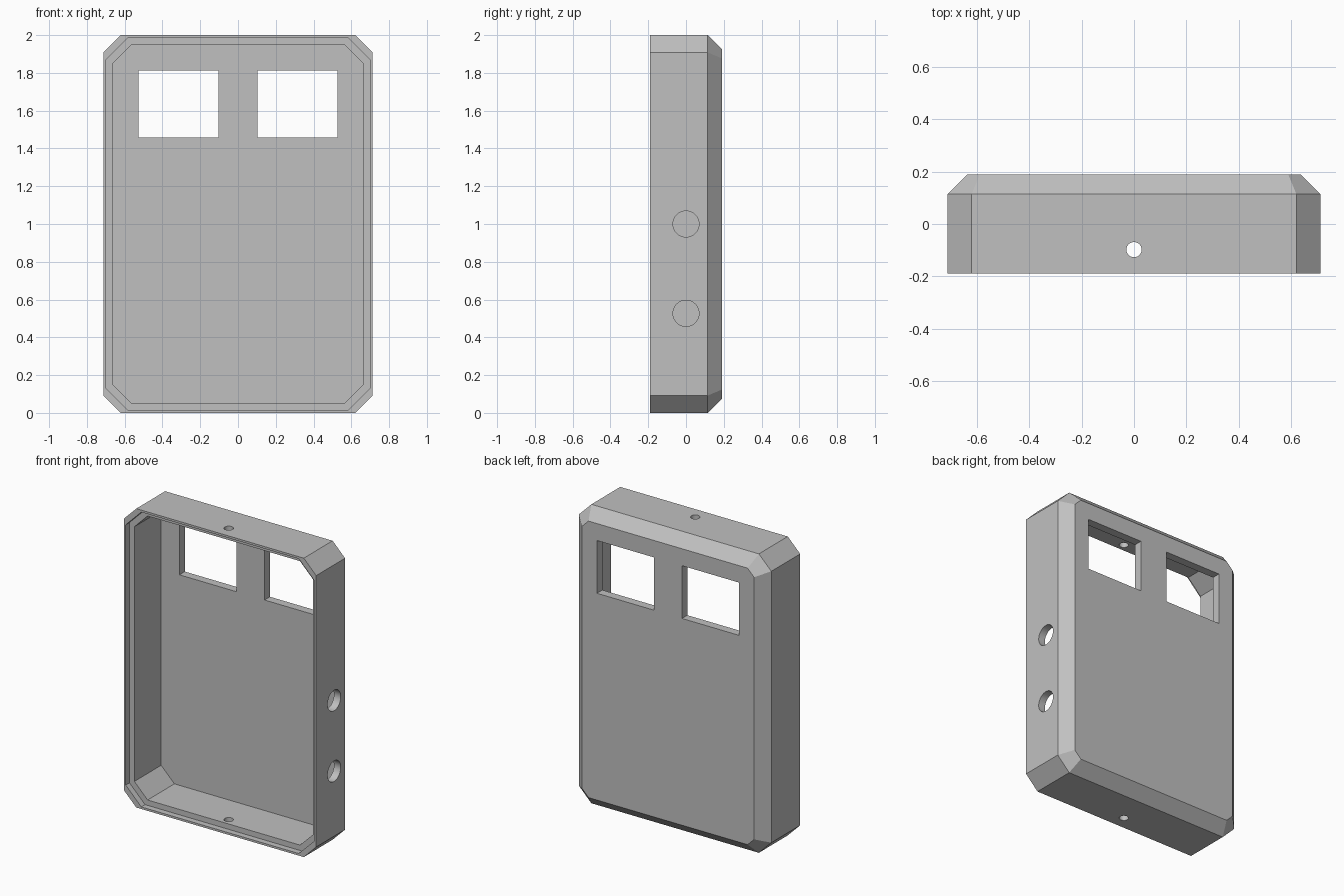
import bpy
import bmesh
from math import radians, tan
from mathutils import Matrix, Vector

default = bpy.data.objects.get("Cube")
if default:
    bpy.data.objects.remove(default, do_unlink=True)

HALF_W, HALF_H, HALF_D = 0.712, 1.0, 0.19
CORNER = 0.092          # corner cut of the outer outline
BEVEL = 0.075           # chamfer around the back edge
LIP, WALL = 0.014, 0.05  # rim width and wall thickness
LEDGE_Y, FLOOR_Y = -0.15, 0.133

grey = bpy.data.materials.new("plain_grey")
grey.use_nodes = True
colour = (0.53, 0.53, 0.53, 1)
grey.diffuse_color = colour
grey.node_tree.nodes["Principled BSDF"].inputs["Base Color"].default_value = colour


def make_object(name, bm):
    bmesh.ops.recalc_face_normals(bm, faces=bm.faces)
    mesh = bpy.data.meshes.new(name)
    bm.to_mesh(mesh)
    bm.free()
    mesh.materials.append(grey)
    obj = bpy.data.objects.new(name, mesh)
    bpy.context.collection.objects.link(obj)
    return obj


def ring(bm, y, inset, cut):
    """Rectangle with cut corners, standing in the xz plane."""
    w, h = HALF_W - inset, HALF_H - inset
    quarter = [(w, h - cut), (w - cut, h)]
    points = []
    for sx, sz in ((1, 1), (-1, 1), (-1, -1), (1, -1)):
        pair = quarter if sx * sz > 0 else quarter[::-1]
        points += [(sx * x, sz * z) for x, z in pair]
    return [bm.verts.new((x, y, z + HALF_H)) for x, z in points]


# Case shell: chamfered back, straight sides, stepped rim and hollow inside
back_cut = CORNER - BEVEL * (1 - tan(radians(22.5)))
bm = bmesh.new()
rings = [ring(bm, *spec) for spec in (
    (HALF_D, BEVEL, back_cut),
    (HALF_D - BEVEL, 0, CORNER),
    (-HALF_D, 0, CORNER),
    (-HALF_D, LIP, 0.115),
    (LEDGE_Y, LIP, 0.115),
    (LEDGE_Y, WALL, 0.098),
    (FLOOR_Y, WALL, 0.098),
)]
for a, b in zip(rings, rings[1:]):
    for i in range(len(a)):
        j = (i + 1) % len(a)
        bm.faces.new((a[i], a[j], b[j], b[i]))
bm.faces.new(rings[0])
bm.faces.new(rings[-1])
case = make_object("case_shell", bm)

# Cutters: two windows, two side holes, one pin hole in top and bottom
bm = bmesh.new()


def add_hole(centre, radius, depth, turn):
    bmesh.ops.create_cone(
        bm, cap_ends=True, segments=48, radius1=radius, radius2=radius,
        depth=depth, matrix=Matrix.Translation(centre) @ turn)


for side in (-1, 1):
    bmesh.ops.create_cube(
        bm, size=1, matrix=Matrix.Translation((side * 0.315, 0.16, 1.635))
        @ Matrix.Diagonal(Vector((0.423, 0.2, 0.353, 1))))
for z in (1.0, 0.527):
    add_hole((HALF_W, 0, z), 0.069, 0.2, Matrix.Rotation(radians(90), 4, "Y"))
for z in (0, 2 * HALF_H):
    add_hole((0, -0.098, z), 0.029, 0.2, Matrix.Identity(4))
cutter = make_object("opening_cutter", bm)
cutter.hide_render = True

bpy.ops.object.select_all(action="DESELECT")
bpy.context.view_layer.objects.active = case
case.select_set(True)
cut = case.modifiers.new("openings", "BOOLEAN")
cut.operation = "DIFFERENCE"
cut.solver = "EXACT"
cut.object = cutter
bpy.ops.object.modifier_apply(modifier=cut.name)
bpy.data.objects.remove(cutter, do_unlink=True)

# Round holes smooth, all other edges sharp
bpy.ops.object.shade_smooth_by_angle(angle=radians(15))
